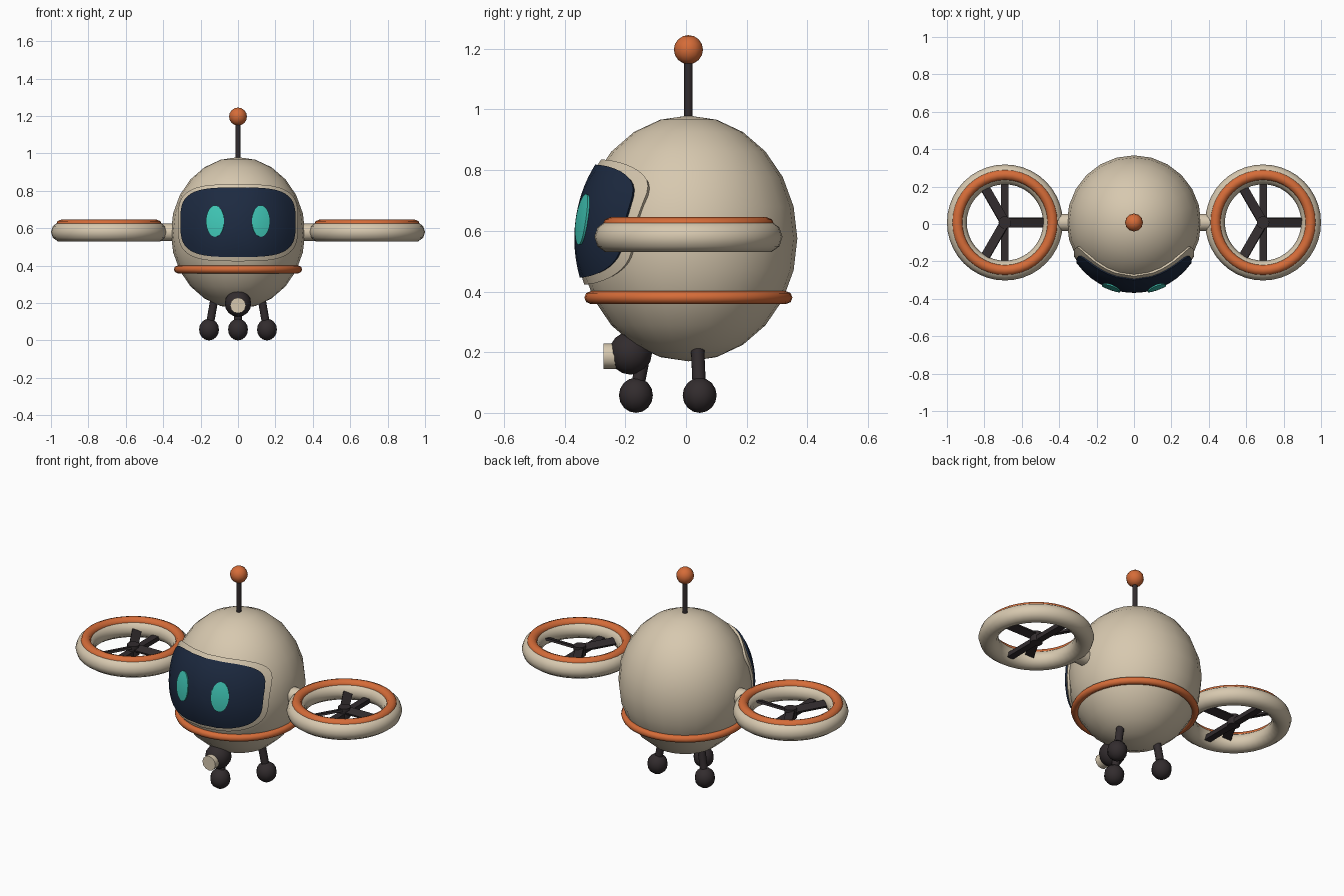
import bpy, bmesh, math
from mathutils import Vector, Matrix

if "Cube" in bpy.data.objects:
    bpy.data.objects.remove(bpy.data.objects["Cube"])

def material(name, rgb):
    m = bpy.data.materials.new(name)
    m.diffuse_color = (*rgb, 1)
    m.use_nodes = True
    m.node_tree.nodes["Principled BSDF"].inputs["Base Color"].default_value = m.diffuse_color
    return m

CREAM = material("cream", (0.68, 0.58, 0.43))
ORANGE = material("orange", (0.67, 0.15, 0.04))
DARK = material("charcoal", (0.032, 0.025, 0.027))
NAVY = material("navy", (0.012, 0.023, 0.052))
TEAL = material("teal", (0.05, 0.56, 0.46))

CY = 0.008                                # y of the body axis
CENTRE = Vector((0, CY, 0.575))
RX, RZ = 0.359, 0.405                     # body radii

def finish(bm, name, mat):
    bmesh.ops.recalc_face_normals(bm, faces=bm.faces)
    me = bpy.data.meshes.new(name)
    bm.to_mesh(me)
    bm.free()
    me.materials.append(mat)
    ob = bpy.data.objects.new(name, me)
    bpy.context.collection.objects.link(ob)
    return ob

def ball(name, mat, loc, scale, segs=12, rings=8):
    bm = bmesh.new()
    bmesh.ops.create_uvsphere(bm, u_segments=segs, v_segments=rings, radius=1)
    bmesh.ops.transform(bm, verts=bm.verts, matrix=Matrix.Translation(loc) @ Matrix.Diagonal((*scale, 1)))
    return finish(bm, name, mat)

def rod(name, mat, a, b, r, segs=12):
    a, b = Vector(a), Vector(b)
    bm = bmesh.new()
    bmesh.ops.create_cone(bm, cap_ends=True, segments=segs, radius1=r, radius2=r, depth=(b - a).length)
    rot = (b - a).to_track_quat('Z', 'Y').to_matrix().to_4x4()
    bmesh.ops.transform(bm, verts=bm.verts, matrix=Matrix.Translation((a + b) / 2) @ rot)
    return finish(bm, name, mat)

def box(name, mat, size, matrix):
    bm = bmesh.new()
    bmesh.ops.create_cube(bm, size=1)
    bmesh.ops.transform(bm, verts=bm.verts, matrix=matrix @ Matrix.Diagonal((*size, 1)))
    return finish(bm, name, mat)

def ring(name, mat, loc, major, minor, segs=40, sides=10):
    bm = bmesh.new()
    loops = []
    for i in range(segs):
        a = math.tau * i / segs
        loop = []
        for j in range(sides):
            b = math.tau * j / sides
            r = major + minor * math.cos(b)
            loop.append(bm.verts.new(Vector(loc) + Vector((r * math.cos(a), r * math.sin(a), minor * math.sin(b)))))
        loops.append(loop)
    for i in range(segs):
        p, q = loops[i], loops[(i + 1) % segs]
        for j in range(sides):
            k = (j + 1) % sides
            bm.faces.new((p[j], q[j], q[k], p[k]))
    return finish(bm, name, mat)

def plate(name, mat, cx, cz, hw, hh, power, lift, n=48, rings=8):
    """Rounded plate that hugs the front of the body, raised by lift."""
    def on_body(x, z):
        s = 1 - (x / (RX + lift)) ** 2 - ((z - CENTRE.z) / (RZ + lift)) ** 2
        return Vector((x, CY - (RX + lift) * math.sqrt(max(s, 0)), z))
    bm = bmesh.new()
    middle = bm.verts.new(on_body(cx, cz))
    loops = []
    for k in range(1, rings + 1):
        loop = []
        for i in range(n):
            c, s = math.cos(math.tau * i / n), math.sin(math.tau * i / n)
            x = math.copysign(abs(c) ** (2 / power), c) * hw * k / rings
            z = math.copysign(abs(s) ** (2 / power), s) * hh * k / rings
            loop.append(bm.verts.new(on_body(cx + x, cz + z)))
        loops.append(loop)
    # edge wall running back into the body
    loops.append([bm.verts.new(CENTRE + (v.co - CENTRE) * 0.92) for v in loops[-1]])
    for i in range(n):
        j = (i + 1) % n
        bm.faces.new((middle, loops[0][i], loops[0][j]))
        for p, q in zip(loops, loops[1:]):
            bm.faces.new((p[i], q[i], q[j], p[j]))
    bm.faces.new(loops[-1])
    return finish(bm, name, mat)

# Body, belt and antenna
ball("body", CREAM, CENTRE, (RX, RX, RZ), 24, 12)
ring("belt", ORANGE, (0, CY, 0.38), 0.322, 0.021, 40, 8)
rod("antenna_rod", DARK, (0, CY, 0.95), (0, CY, 1.18), 0.014)
ball("antenna_ball", ORANGE, (0, CY, 1.197), (0.048,) * 3, 12, 8)

# Face
plate("visor_rim", CREAM, 0, 0.629, 0.322, 0.206, 3.5, 0.010)
plate("visor", NAVY, 0, 0.632, 0.308, 0.186, 3.5, 0.017)

# Chin camera
ball("chin_camera", DARK, (0, -0.183, 0.197), (0.071,) * 3, 12, 8)
rod("camera_lens", CREAM, (0, -0.2, 0.187), (0, -0.272, 0.187), 0.042, 12)

# Tripod legs
for name, x, y, tx, ty in (("front", 0, -0.165, 0, -0.135),
                           ("left", -0.155, 0.045, -0.128, 0.038),
                           ("right", 0.155, 0.045, 0.128, 0.038)):
    rod(name + "_leg", DARK, (x, y, 0.06), (tx, ty, 0.212), 0.022, 10)
    ball(name + "_foot", DARK, (x, y, 0.058), (0.056, 0.056, 0.058), 10, 8)

# Eyes and ducted rotors on both sides
for side, s in (("left", -1), ("right", 1)):
    plate(side + "_eye", TEAL, s * 0.123, 0.638, 0.048, 0.084, 2, 0.024, 32, 4)
    hub = Vector((s * 0.69, CY, 0.57))
    rod(side + "_arm", CREAM, (s * 0.32, CY, 0.578), (s * 0.44, CY, 0.578), 0.046, 12)
    ring(side + "_duct", CREAM, (hub.x, CY, 0.58), 0.257, 0.053)
    ring(side + "_duct_trim", ORANGE, (hub.x, CY, 0.617), 0.255, 0.029, 40, 8)
    rod(side + "_rotor_hub", DARK, hub - Vector((0, 0, 0.028)), hub + Vector((0, 0, 0.03)), 0.034, 12)
    box(side + "_rotor_strut", DARK, (0.04, 0.45, 0.026), Matrix.Translation(hub - Vector((0, 0, 0.012))))
    for i in range(3):
        m = (Matrix.Translation(hub + Vector((0, 0, 0.012))) @ Matrix.Rotation(math.tau * i / 3, 4, 'Z')
             @ Matrix.Translation((0.107, 0, 0)) @ Matrix.Rotation(math.radians(18), 4, 'X'))
        box(f"{side}_rotor_blade_{i + 1}", DARK, (0.2, 0.05, 0.012), m)

# Smooth shading with crisp edges
for ob in bpy.context.collection.objects:
    ob.select_set(True)
    bpy.context.view_layer.objects.active = ob
bpy.ops.object.shade_smooth_by_angle(angle=math.radians(50))
